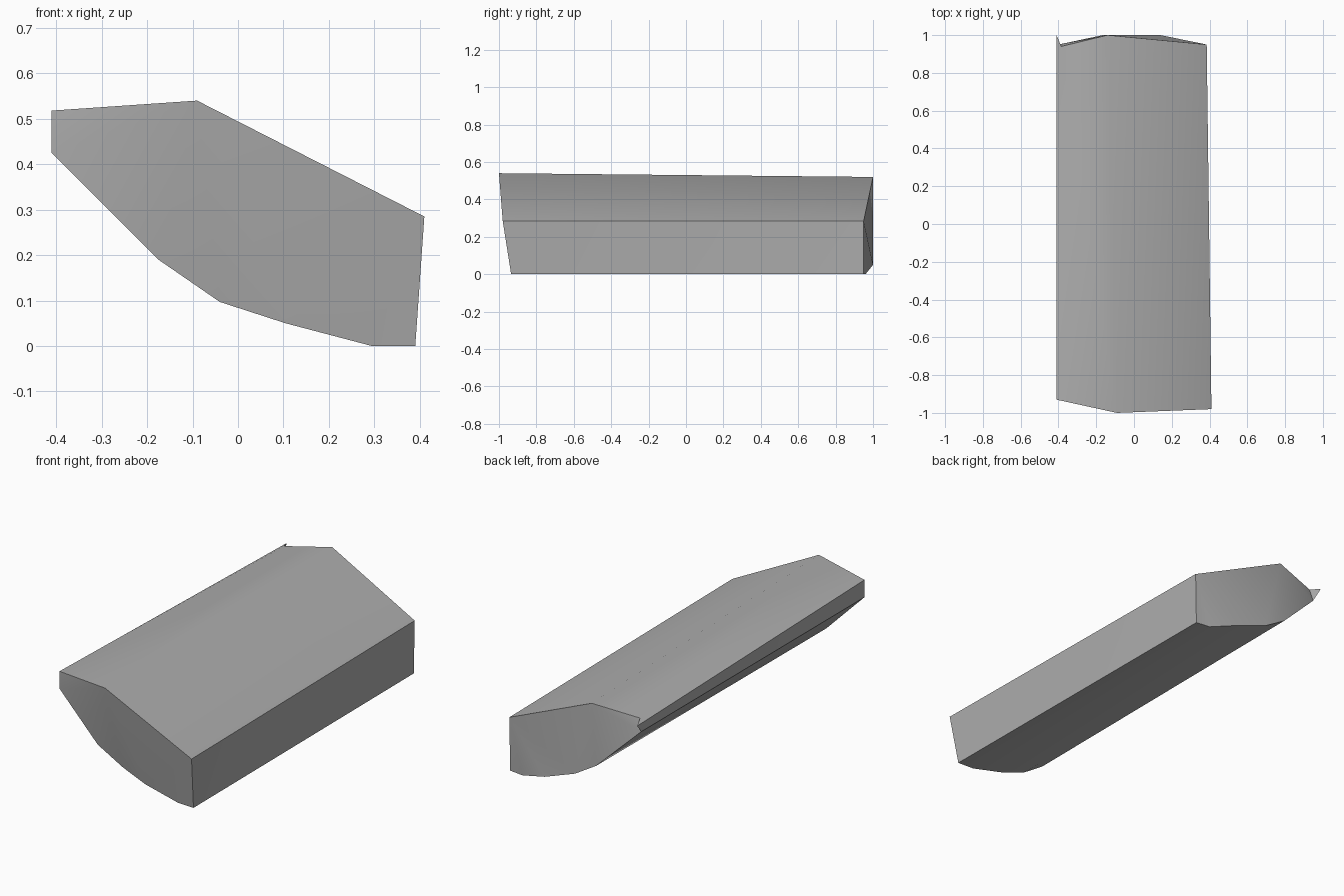
import bpy
import bmesh
import math

cube = bpy.data.objects.get("Cube")
if cube:
    bpy.data.objects.remove(cube, do_unlink=True)

# Stone colour
stone = bpy.data.materials.new("grey stone")
stone.use_nodes = True
colour = (0.42, 0.42, 0.42, 1)
stone.diffuse_color = colour
stone.node_tree.nodes["Principled BSDF"].inputs["Base Color"].default_value = colour

# Matching outlines of the two slanted ends: ridge, right side, belly, left edge
front_end = [
    (-0.09, -1.0, 0.54), (0.41, -0.98, 0.285), (0.39, -0.935, 0),
    (0.295, -0.93, 0), (0.105, -0.935, 0.05), (-0.04, -0.92, 0.097),
    (-0.175, -0.94, 0.19), (-0.41, -0.93, 0.425),
    (-0.41, -0.93, 0.518), (-0.41, -0.93, 0.518),
]
back_end = [
    (-0.14, 1.0, 0.52), (0.385, 0.95, 0.285), (0.38, 0.95, 0),
    (0.30, 0.96, 0), (0.14, 1.0, 0.05), (-0.04, 1.0, 0.115),
    (-0.165, 1.0, 0.19), (-0.40, 0.95, 0.418),
    (-0.41, 1.0, 0.47), (-0.385, 0.94, 0.483),
]

# Loft the long sides between the ends and close both ends
bm = bmesh.new()
front = [bm.verts.new(p) for p in front_end]
back = [bm.verts.new(p) for p in back_end]
count = len(front)
for i in range(count):
    j = (i + 1) % count
    bm.faces.new((front[i], front[j], back[j], back[i]))
bm.faces.new(front)
bm.faces.new(back)
bmesh.ops.remove_doubles(bm, verts=bm.verts[:], dist=0.001)
bmesh.ops.triangulate(bm, faces=bm.faces[:])
bmesh.ops.recalc_face_normals(bm, faces=bm.faces[:])

mesh = bpy.data.meshes.new("stone_block")
bm.to_mesh(mesh)
bm.free()
mesh.materials.append(stone)
block = bpy.data.objects.new("stone_block", mesh)
bpy.context.collection.objects.link(block)

# Soft ridge and belly, crisp outer edges
bpy.ops.object.select_all(action="DESELECT")
block.select_set(True)
bpy.context.view_layer.objects.active = block
bpy.ops.object.shade_smooth_by_angle(angle=math.radians(35))
